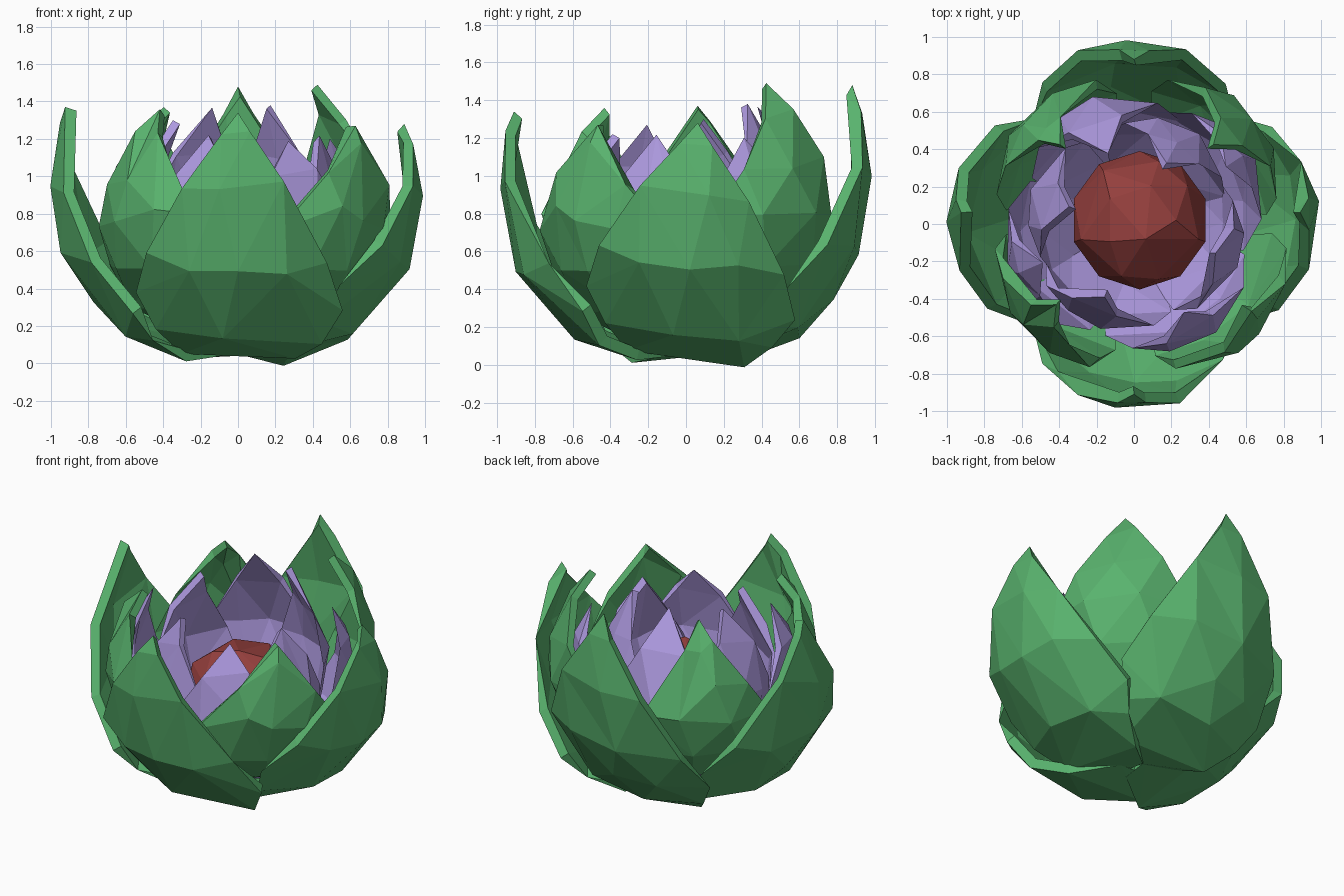
import bpy, bmesh, math, random
from mathutils import Vector

if "Cube" in bpy.data.objects:
    bpy.data.objects.remove(bpy.data.objects["Cube"])

random.seed(4)


def material(name, rgb):
    m = bpy.data.materials.new(name)
    m.diffuse_color = (*rgb, 1)
    m.use_nodes = True
    m.node_tree.nodes["Principled BSDF"].inputs["Base Color"].default_value = m.diffuse_color
    return m


GREEN = material("leaf_green", (0.10, 0.45, 0.155))
PURPLE = material("petal_purple", (0.42, 0.32, 0.74))
RED = material("core_red", (0.30, 0.05, 0.047))

COLUMNS = (-1, -0.5, 0, 0.5, 1)


def petal(name, mat, rows, angle, tip_z, tip_angle, tip_r, curl, thick, roll=0.0, scale=1.0):
    """Cupped pointed petal; rows are (radius, height, half width), the last row is the tip."""
    bm = bmesh.new()
    a = math.radians(angle)
    out, side = Vector((math.cos(a), math.sin(a), 0)), Vector((-math.sin(a), math.cos(a), 0))
    stretch = tip_z / rows[-1][1]
    lean = math.tan(math.radians(tip_angle - angle))
    shift = tip_r - rows[-1][0] * scale
    grid = []
    for i, (r, z, w) in enumerate(rows[:-1]):
        r, w = r * scale, w * scale
        line = []
        t = i / (len(rows) - 1)
        for u in COLUMNS:
            s = u * w
            j = random.uniform(-0.012, 0.012) if 0 < i else 0
            p = out * (r + shift * t ** 4 - curl * s * s + j) + side * (s + lean * r * t * t)
            p.z = z * (1 + (stretch - 1) * t) + j + roll * s
            line.append(bm.verts.new(p))
        grid.append(line)
    p = out * tip_r + side * lean * tip_r
    p.z = tip_z
    tip = bm.verts.new(p)
    for low, high in zip(grid, grid[1:]):
        for k in range(len(COLUMNS) - 1):
            bm.faces.new((low[k], low[k + 1], high[k + 1], high[k]))
    for k in range(len(COLUMNS) - 1):
        bm.faces.new((grid[-1][k], grid[-1][k + 1], tip))
    bmesh.ops.triangulate(bm, faces=bm.faces[:])
    me = bpy.data.meshes.new(name)
    bm.to_mesh(me)
    bm.free()
    me.materials.append(mat)
    ob = bpy.data.objects.new(name, me)
    bpy.context.collection.objects.link(ob)
    sol = ob.modifiers.new("thickness", 'SOLIDIFY')
    sol.thickness = thick
    sol.offset = -1
    # Collapse to a few irregular facets
    dec = ob.modifiers.new("facets", 'DECIMATE')
    dec.ratio = 0.5


# Profiles from base to tip
OUTER = [(0.02, 0.06, 0.1), (0.32, 0.04, 0.3), (0.6, 0.14, 0.45), (0.78, 0.33, 0.56),
         (0.93, 0.57, 0.49), (0.99, 0.93, 0.3), (0.96, 1.2, 0.11), (0.91, 1.35, 0)]
INNER = [(0.02, 0.12, 0.1), (0.32, 0.17, 0.22), (0.57, 0.3, 0.34), (0.75, 0.5, 0.45),
         (0.84, 0.74, 0.43), (0.83, 0.96, 0.29), (0.75, 1.2, 0.11), (0.65, 1.35, 0)]
BLOOM_OUT = [(0.02, 0.14, 0.12), (0.4, 0.2, 0.34), (0.65, 0.45, 0.44), (0.72, 0.75, 0.35),
             (0.65, 1.02, 0.17), (0.53, 1.25, 0)]
BLOOM_IN = [(0.02, 0.2, 0.1), (0.33, 0.27, 0.28), (0.53, 0.5, 0.37), (0.58, 0.78, 0.31),
            (0.5, 1.05, 0.16), (0.37, 1.28, 0)]

# Four large outer leaves: angle, tip height, tip angle, tip radius, roll
for name, ang, tz, ta, tr, roll in [("right", 1, 1.28, 4, 0.89, -0.14), ("back", 90, 1.48, 90, 0.88, -0.08),
                                    ("left", 178, 1.38, 176, 0.91, -0.1), ("front", 270, 1.34, 270, 0.91, -0.07)]:
    petal("outer_leaf_" + name, GREEN, OUTER, ang, tz, ta, tr, 0.72, 0.06, roll)

# Four inner leaves on the diagonals
for name, ang, tz, ta, tr, sc in [("back_right", 43, 1.49, 45, 0.6, 1.03), ("back_left", 136, 1.37, 133, 0.58, 0.98),
                                  ("front_left", 222, 1.36, 226, 0.59, 0.97), ("front_right", 317, 1.29, 323, 0.76, 1.03)]:
    petal("inner_leaf_" + name, GREEN, INNER, ang, tz, ta, tr, 0.9, 0.05, 0, sc)

# Two rings of purple petals: angle, tip height, tip radius
for i, (ang, tz, tr) in enumerate([(32, 1.21, 0.6), (110, 1.38, 0.42), (203, 1.28, 0.55), (300, 1.2, 0.56)]):
    petal(f"bloom_outer_{i + 1}", PURPLE, BLOOM_OUT, ang, tz, ang, tr, 1.05, 0.045)
for i, (ang, tz, tr) in enumerate([(62, 1.38, 0.37), (165, 1.3, 0.36), (248, 1.22, 0.42), (340, 1.22, 0.45)]):
    petal(f"bloom_inner_{i + 1}", PURPLE, BLOOM_IN, ang, tz, ang, tr, 1.15, 0.045)

# Faceted red core
bpy.ops.mesh.primitive_ico_sphere_add(subdivisions=2, radius=0.37, location=(0.03, 0.02, 0.57))
core = bpy.context.object
core.name = "core"
core.data.materials.append(RED)
facets = core.modifiers.new("facets", 'DECIMATE')
facets.ratio = 0.8
